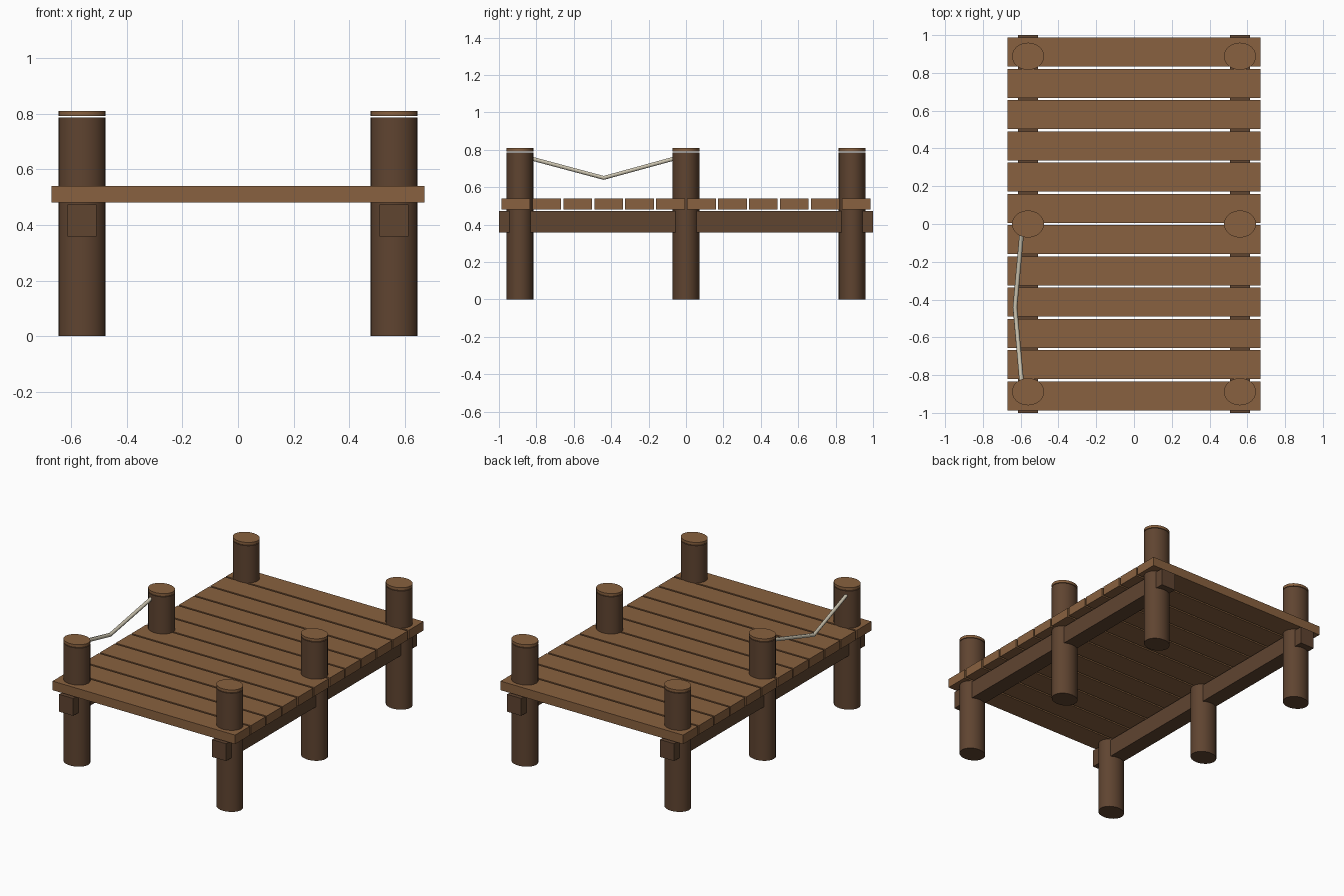
import bpy
import math

if "Cube" in bpy.data.objects:
    bpy.data.objects.remove(bpy.data.objects["Cube"])


def material(name, color):
    m = bpy.data.materials.new(name)
    m.diffuse_color = (*color, 1)
    m.use_nodes = True
    m.node_tree.nodes["Principled BSDF"].inputs["Base Color"].default_value = m.diffuse_color
    return m


PLANK = material("plank_wood", (0.25, 0.12, 0.05))
DARK = material("dark_wood", (0.115, 0.058, 0.03))
ROPE = material("rope_fibre", (0.60, 0.55, 0.43))


def finish(obj, name, scale, mat):
    obj.name = name
    obj.scale = scale
    bpy.ops.object.transform_apply(location=False, rotation=False, scale=True)
    obj.data.materials.append(mat)
    return obj


def box(name, loc, size, mat):
    bpy.ops.mesh.primitive_cube_add(size=1, location=loc)
    return finish(bpy.context.object, name, size, mat)


def log(name, x, y, z0, z1, mat):
    # slightly oval upright cylinder
    bpy.ops.mesh.primitive_cylinder_add(vertices=24, radius=1, depth=1,
                                        location=(x, y, (z0 + z1) / 2))
    finish(bpy.context.object, name, (0.085, 0.072, z1 - z0), mat)
    bpy.ops.object.shade_smooth_by_angle(angle=math.radians(40))


# deck planks laid across the dock
for i in range(12):
    box(f"deck_plank_{i + 1}", (0, (i - 5.5) * 0.1655, 0.511),
        (1.34, 0.1535, 0.06), PLANK)

# lengthwise beams and the round posts with pale caps
for side, sx in (("left", -1), ("right", 1)):
    x = sx * 0.561
    box(f"{side}_beam", (x, 0, 0.416), (0.104, 2.0, 0.115), DARK)
    for place, y in (("front", -0.888), ("middle", 0), ("back", 0.888)):
        log(f"{side}_{place}_post", x, y, 0, 0.787, DARK)
        log(f"{side}_{place}_post_cap", x, y, 0.791, 0.809, PLANK)

# sagging rope between the front and middle left posts
curve = bpy.data.curves.new("rope", "CURVE")
curve.dimensions = "3D"
curve.bevel_depth = 0.012
curve.bevel_resolution = 1
curve.use_fill_caps = True
spline = curve.splines.new("POLY")
points = [(-0.592, -0.87, 0.765), (-0.63, -0.44, 0.65), (-0.592, -0.02, 0.765)]
spline.points.add(len(points) - 1)
for p, co in zip(spline.points, points):
    p.co = (*co, 1)
curve.materials.append(ROPE)
bpy.context.collection.objects.link(bpy.data.objects.new("rope", curve))
